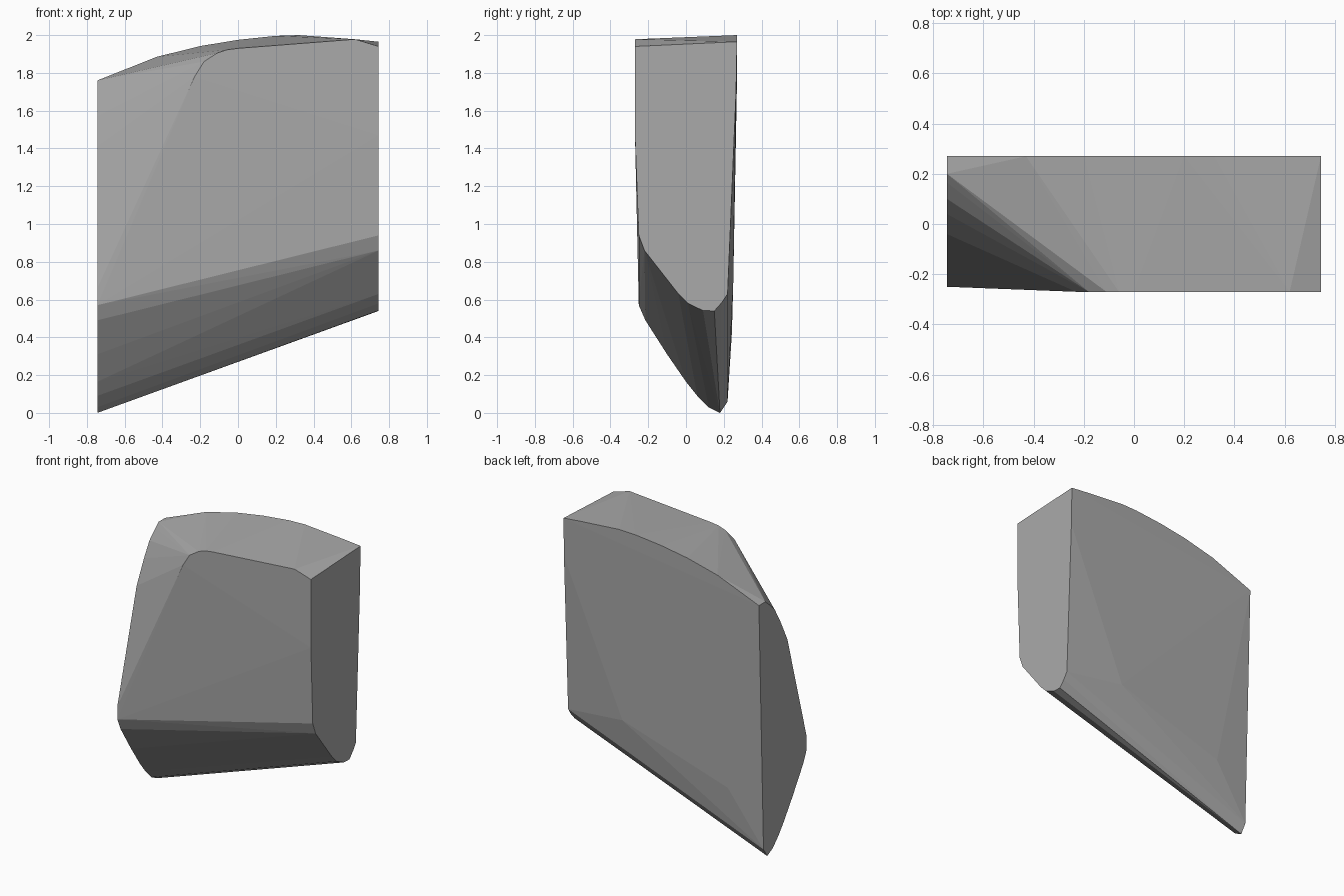
import bpy, bmesh

if "Cube" in bpy.data.objects:
    bpy.data.objects.remove(bpy.data.objects["Cube"])

# Grey stone colour
grey = bpy.data.materials.new("stone_grey")
grey.diffuse_color = (0.4, 0.4, 0.4, 1)
grey.use_nodes = True
grey.node_tree.nodes["Principled BSDF"].inputs["Base Color"].default_value = grey.diffuse_color

# End profiles as (y, z)
left_end = [(0.18, 0.0), (0.22, 0.06), (0.27, 1.76), (0.2, 1.76), (0.165, 1.73),
            (0.1, 1.67), (0.04, 1.57), (-0.04, 1.41), (-0.25, 0.66), (-0.25, 0.57),
            (-0.215, 0.49), (-0.1, 0.31), (0.0, 0.165), (0.06, 0.09), (0.12, 0.03)]
right_end = [(0.15, 0.54), (0.19, 0.585), (0.22, 0.63), (0.265, 1.7), (0.27, 1.965),
             (-0.27, 1.94), (-0.27, 1.47), (-0.25, 0.94), (-0.22, 0.86),
             (-0.04, 0.63), (0.01, 0.58), (0.09, 0.542)]

# Top rims as (x, z)
back_rim = [(-0.43, 1.885), (-0.2, 1.942), (0.0, 1.975), (0.2, 1.996),
            (0.32, 2.0), (0.62, 1.977)]
front_rim = [(-0.23, 1.78), (-0.18, 1.86), (-0.11, 1.905), (-0.06, 1.922),
             (0.0, 1.93), (0.62, 1.978)]

points = [(-0.745, y, z) for y, z in left_end]
points += [(0.745, y, z) for y, z in right_end]
points += [(x, 0.27, z) for x, z in back_rim]
points += [(x, -0.27, z) for x, z in front_rim]
# Slight bulge low on the back
points += [(0.31, 0.25, 0.68), (-0.49, 0.243, 0.425)]

# Chipped block wrapped tightly around the profiles
bm = bmesh.new()
for p in points:
    bm.verts.new(p)
hull = bmesh.ops.convex_hull(bm, input=bm.verts[:])
loose = [g for g in hull["geom_interior"] if isinstance(g, bmesh.types.BMVert)]
bmesh.ops.delete(bm, geom=loose, context='VERTS')
bmesh.ops.dissolve_limit(bm, angle_limit=0.005, verts=bm.verts[:], edges=bm.edges[:])
bmesh.ops.recalc_face_normals(bm, faces=bm.faces[:])
mesh = bpy.data.meshes.new("stone_block")
bm.to_mesh(mesh)
bm.free()
mesh.materials.append(grey)
block = bpy.data.objects.new("stone_block", mesh)
bpy.context.collection.objects.link(block)
